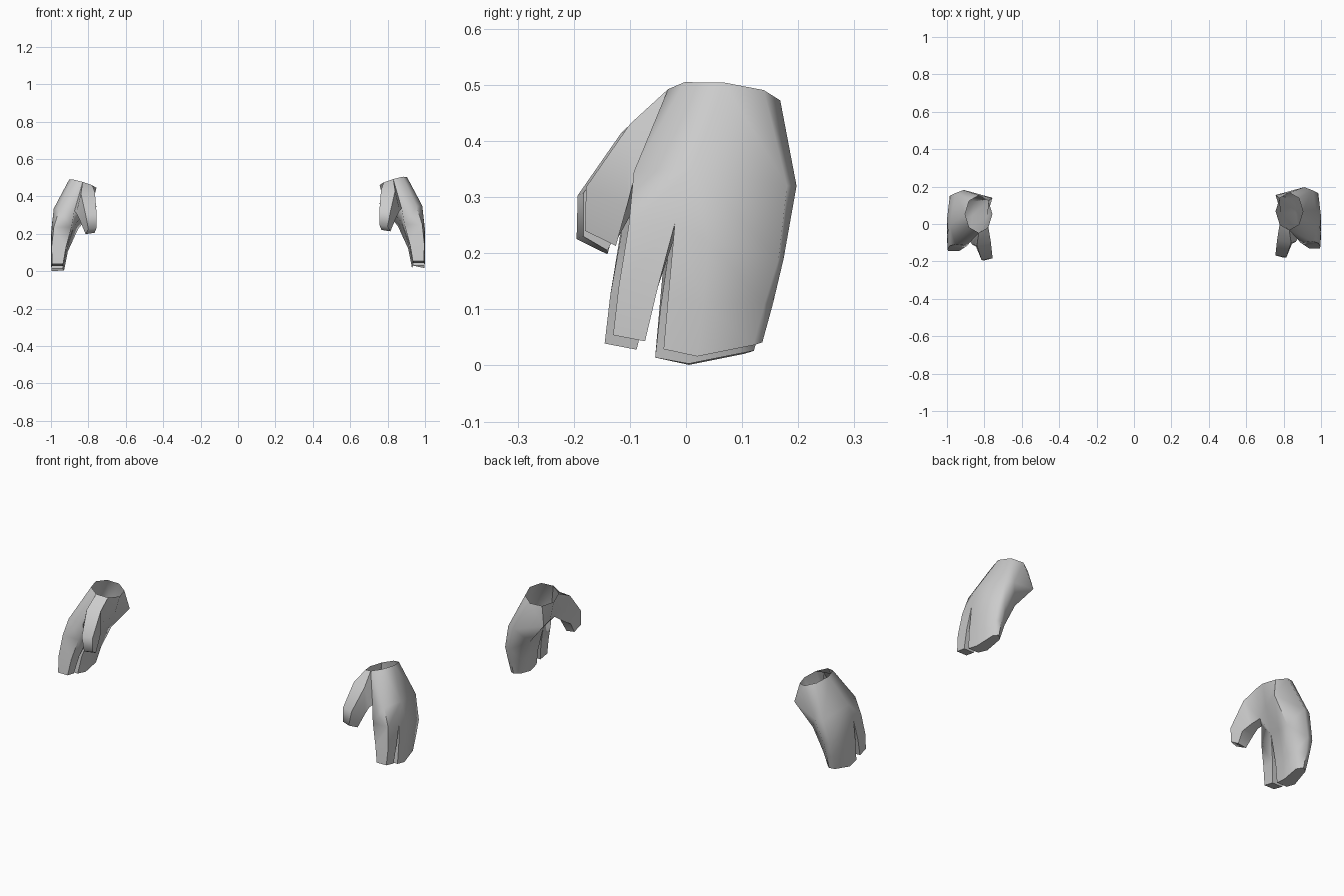
import bpy, bmesh, math

if "Cube" in bpy.data.objects:
    bpy.data.objects.remove(bpy.data.objects["Cube"])

# wrist opening: tilted octagonal ellipse
wrist = []
for k in range(8):
    a = k * math.pi / 4
    x, y = 0.83 + 0.073 * math.cos(a), 0.068 + 0.1 * math.sin(a)
    wrist.append((x, y, 0.482 + 0.3 * (x - 0.83) - 0.1 * (y - 0.07)))

# palm section, outer side first, going round by the back
palm = [(.985, .01, .35), (.955, .18, .32), (.91, .197, .32), (.757, .155, .36),
        (.785, .06, .35), (.815, -.02, .33), (.875, -.08, .335), (.955, -.093, .345)]

# thumb sections
thumb = [
    [(.765, -.085, .435), (.84, -.1, .43), (.865, -.095, .325), (.785, -.055, .30)],
    [(.756, -.168, .322), (.815, -.178, .318), (.845, -.105, .285), (.768, -.095, .275)],
    [(.757, -.168, .245), (.80, -.18, .24), (.815, -.125, .213), (.767, -.125, .22)]]

# joined fingers: first and last point of the first section are the crotch
block = [
    [(.995, -.02, .252), (1.0, .04, .22), (.985, .165, .19), (.95, .174, .19),
     (.855, .135, .24), (.865, .06, .25), (.875, -.01, .26)],
    [(1.0, -.032, .12), (1.0, .03, .11), (.985, .14, .11), (.955, .155, .11),
     (.91, .125, .12), (.91, .04, .12), (.92, -.03, .12)],
    [(.998, -.04, .029), (.998, .02, .016), (.98, .12, .036), (.955, .136, .041),
     (.93, .11, .036), (.93, .02, .018), (.937, -.04, .029)]]

# separate finger: back outer, front outer, front inner, back inner
finger = [
    [(.985, -.102, .25), (.89, -.1, .25)],
    [(1.0, -.05, .14), (.997, -.12, .14), (.92, -.12, .14), (.918, -.05, .14)],
    [(.997, -.073, .043), (.993, -.13, .054), (.935, -.13, .054), (.937, -.073, .043)]]


def build_hand(name, side, dy, dz):
    bm = bmesh.new()

    def ring(pts):
        return [bm.verts.new((side * x, y + dy, z + dz)) for x, y, z in pts]

    def strip(a, b, closed=True, skip=()):
        n = len(a)
        for i in range(n if closed else n - 1):
            if i not in skip:
                j = (i + 1) % n
                bm.faces.new((a[i], a[j], b[j], b[i]))

    def limb(rings):
        for a, b in zip(rings, rings[1:]):
            strip(a, b)
        bm.faces.new(rings[-1])

    # palm, leaving a hole where the thumb grows out
    w, p = ring(wrist), ring(palm)
    strip(w, p, skip=(5,))
    limb([[w[5], w[6], p[6], p[5]]] + [ring(r) for r in thumb])
    # joined fingers
    b = [ring(r) for r in block]
    bm.faces.new((p[0], b[0][0], b[0][1]))
    strip(p[:6], b[0][1:], closed=False)
    limb(b)
    # separate finger shares the crotch points
    front = ring(finger[0])
    base = [b[0][0], front[0], front[1], b[0][6]]
    strip([p[0], p[7], p[6], p[5]], base, closed=False)
    limb([base] + [ring(r) for r in finger[1:]])

    bmesh.ops.recalc_face_normals(bm, faces=bm.faces)
    mesh = bpy.data.meshes.new(name)
    bm.to_mesh(mesh)
    bm.free()
    obj = bpy.data.objects.new(name, mesh)
    bpy.context.collection.objects.link(obj)
    bpy.ops.object.select_all(action='DESELECT')
    obj.select_set(True)
    bpy.context.view_layer.objects.active = obj
    bpy.ops.object.shade_smooth_by_angle(angle=math.radians(65))


build_hand("hand_right_side", 1, 0.0, 0.0)
build_hand("hand_left_side", -1, -0.015, -0.015)
